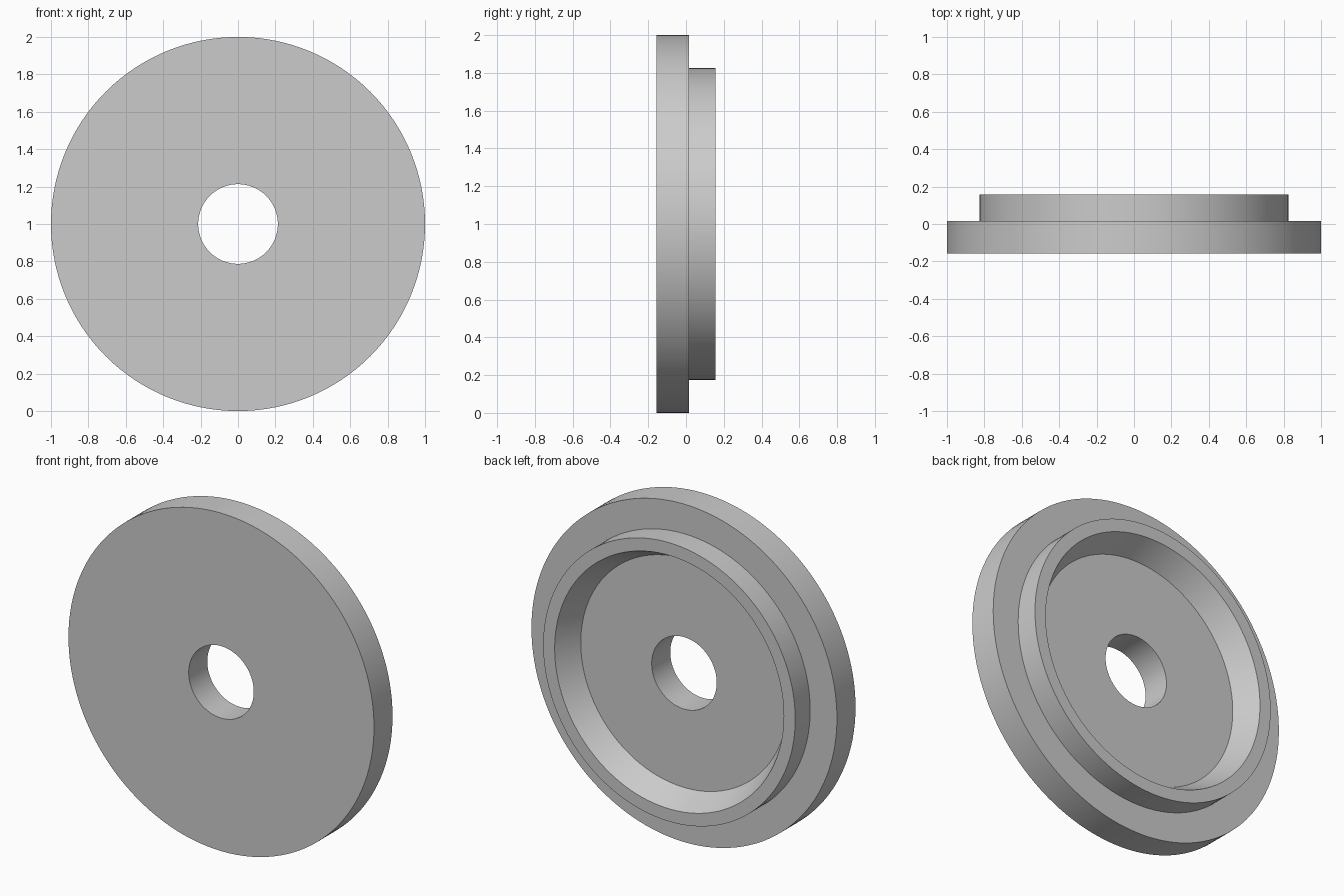
import bpy
import bmesh
import math
from mathutils import Matrix, Vector

cube = bpy.data.objects.get("Cube")
if cube:
    bpy.data.objects.remove(cube, do_unlink=True)

# Plain grey finish
grey = bpy.data.materials.new("plain grey")
grey.use_nodes = True
colour = (0.6, 0.6, 0.6, 1)
grey.diffuse_color = colour
grey.node_tree.nodes["Principled BSDF"].inputs["Base Color"].default_value = colour

# Closed half section as (radius, depth): bore, front face, flange, rim, tapered recess
section = [
    (0.213, -0.157), (1.0, -0.157), (1.0, 0.017), (0.825, 0.017),
    (0.825, 0.157), (0.75, 0.157), (0.677, 0.017), (0.213, 0.017),
]

# Spin the section about the y axis
bm = bmesh.new()
verts = [bm.verts.new((r, y, 0)) for r, y in section]
edges = [bm.edges.new((a, b)) for a, b in zip(verts, verts[1:] + verts[:1])]
bmesh.ops.spin(bm, geom=verts + edges, cent=(0, 0, 0), axis=(0, 1, 0),
               angle=math.tau, steps=128, use_merge=True)
bmesh.ops.remove_doubles(bm, verts=bm.verts, dist=0.0001)
bmesh.ops.recalc_face_normals(bm, faces=bm.faces)
bmesh.ops.transform(bm, matrix=Matrix.Translation(Vector((0, 0, 1))), verts=bm.verts)

mesh = bpy.data.meshes.new("flanged_disc")
bm.to_mesh(mesh)
bm.free()
mesh.materials.append(grey)
disc = bpy.data.objects.new("flanged_disc", mesh)
bpy.context.collection.objects.link(disc)

# Smooth round walls with sharp corners
bpy.ops.object.select_all(action="DESELECT")
disc.select_set(True)
bpy.context.view_layer.objects.active = disc
bpy.ops.object.shade_smooth_by_angle(angle=math.radians(30))
